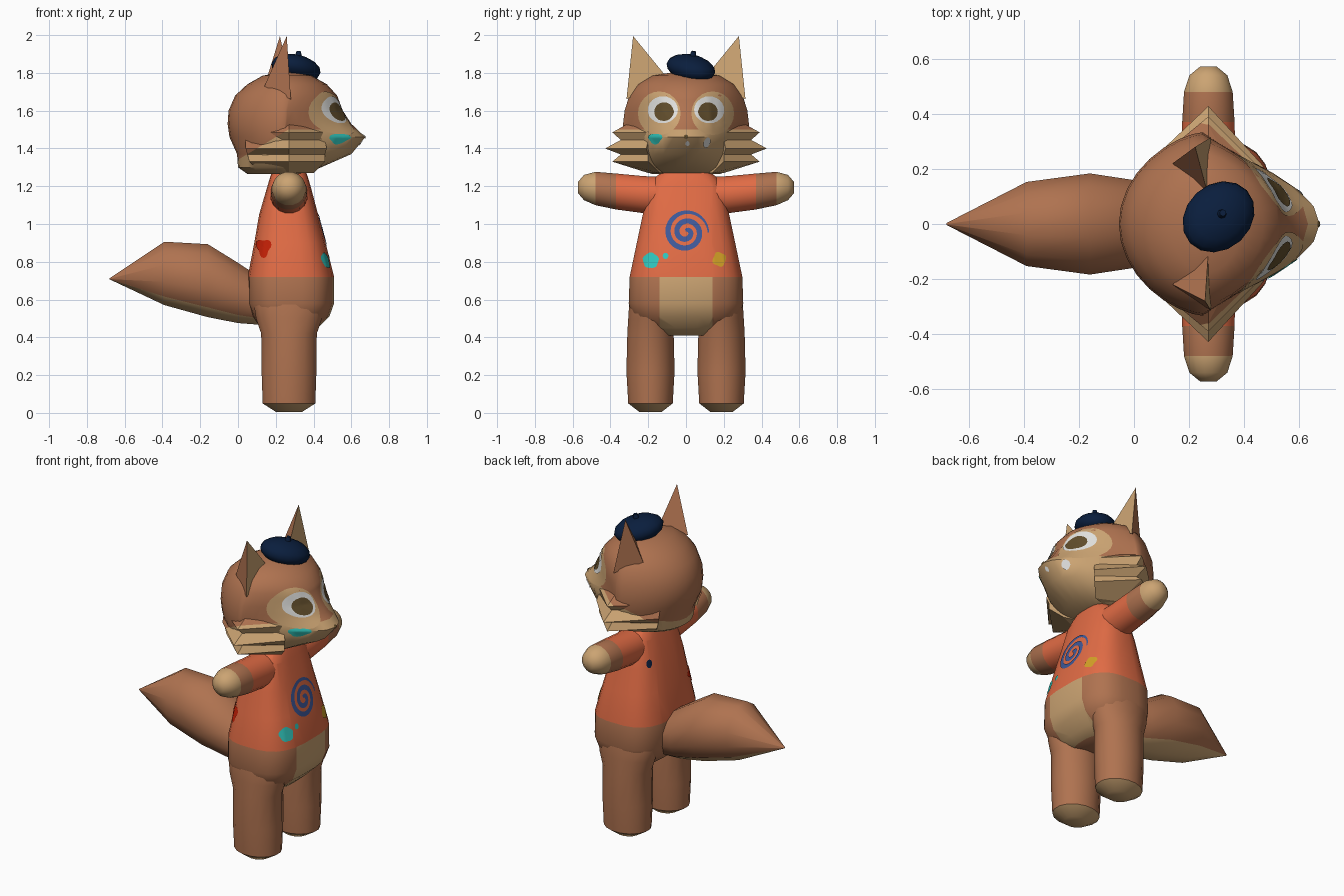
import bpy, bmesh
from math import sin, cos, pi, radians, copysign
from mathutils import Vector, Matrix
from mathutils.bvhtree import BVHTree

cube = bpy.data.objects.get("Cube")
if cube:
    bpy.data.objects.remove(cube)


def material(name, r, g, b):
    m = bpy.data.materials.new(name)
    m.use_nodes = True
    m.diffuse_color = (r, g, b, 1)
    m.node_tree.nodes["Principled BSDF"].inputs["Base Color"].default_value = (r, g, b, 1)
    return m


BROWN = material("brown fur", .43, .17, .08)
CREAM = material("cream fur", .6, .37, .17)
ORANGE = material("orange shirt", .76, .15, .06)
NAVY = material("navy felt", .003, .013, .047)
BLUE = material("blue paint", .05, .1, .32)
CYAN = material("cyan paint", .03, .56, .5)
YELLOW = material("yellow paint", .66, .36, .02)
RED = material("red paint", .58, .015, .002)
WHITE = material("white", .75, .75, .73)
IRIS = material("dark iris", .12, .075, .025)


def finish(name, bm, mats, rule=None, smooth=True, angle=45):
    """Colour faces by rule(centre, normal) and turn the bmesh into an object."""
    bm.normal_update()
    for f in bm.faces:
        f.smooth = smooth
        if rule:
            f.material_index = rule(f.calc_center_median(), f.normal)
    me = bpy.data.meshes.new(name)
    bm.to_mesh(me)
    bm.free()
    for m in mats:
        me.materials.append(m)
    if smooth:
        me.set_sharp_from_angle(angle=radians(angle))
    ob = bpy.data.objects.new(name, me)
    bpy.context.collection.objects.link(ob)
    return ob


def loft(rings):
    """Skin a list of closed rings and cap both ends."""
    bm = bmesh.new()
    rows = [[bm.verts.new(p) for p in r] for r in rings]
    n = len(rows[0])
    for a, b in zip(rows, rows[1:]):
        for i in range(n):
            j = (i + 1) % n
            bm.faces.new((a[i], a[j], b[j], b[i]))
    bm.faces.new(rows[0])
    bm.faces.new(rows[-1])
    bmesh.ops.recalc_face_normals(bm, faces=bm.faces)
    return bm


def ellipse(c, u, v, n, power=1):
    """Closed ring; a power below 1 makes it boxier."""
    c, u, v = Vector(c), Vector(u), Vector(v)
    ring = []
    for i in range(n):
        a = 2 * pi * (i + .5) / n
        p, q = (copysign(abs(w) ** power, w) for w in (cos(a), sin(a)))
        ring.append(c + u * p + v * q)
    return ring


def cut(bm, co, no):
    bmesh.ops.bisect_plane(bm, geom=bm.verts[:] + bm.edges[:] + bm.faces[:],
                           plane_co=co, plane_no=no)


def tree(ob):
    me = ob.data
    return BVHTree.FromPolygons([v.co for v in me.vertices],
                                [p.vertices[:] for p in me.polygons])


def decal(name, bvh, rows, mat, d=(1, 0, 0), lift=.004, closed=True):
    """Lay a grid of 2D points onto a surface, seen from direction d."""
    d = Vector(d).normalized()
    h = Vector((0, 0, 1)).cross(d)
    bm = bmesh.new()
    grid = []
    for row in rows:
        line = []
        for u, v in row:
            start = h * u + Vector((0, 0, v)) + d * 3
            hit, nor, _, _ = bvh.ray_cast(start, -d)
            if hit is None:
                hit, nor, _, _ = bvh.find_nearest(start - d * 2.7)
            line.append(bm.verts.new(hit + nor * lift))
        grid.append(line)
    n = len(grid[0])
    for a, b in zip(grid, grid[1:]):
        for i in range(n if closed else n - 1):
            j = (i + 1) % n
            bm.faces.new((a[i], b[i], b[j], a[j]))
    bmesh.ops.remove_doubles(bm, verts=bm.verts, dist=.0002)
    return finish(name, bm, [mat])


def blob(u, v, ru, rv, lobes=0, depth=0):
    """Concentric rings of a round or lobed spot."""
    n = 24
    rows = []
    for k in (0, .2, .4, .6, .8, 1):
        row = []
        for i in range(n):
            a = 2 * pi * i / n
            r = k * (1 + depth * sin(lobes * a))
            row.append((u + ru * r * cos(a), v + rv * r * sin(a)))
        rows.append(row)
    return rows


# Torso: boxy shirt above the hem, fur and a cream belly below it
torso_rows = [(.41, .28, .10, .12), (.45, .275, .15, .22), (.51, .28, .205, .285),
              (.58, .28, .23, .305), (.72, .28, .23, .3), (.9, .275, .19, .262),
              (1.05, .268, .157, .23), (1.2, .27, .115, .2), (1.25, .27, .1, .16),
              (1.29, .27, .085, .11)]
bm = loft([ellipse((x, 0, z), (rx, 0, 0), (0, ry, 0), 24, .68) for z, x, rx, ry in torso_rows])
for s in (1, -1):
    cut(bm, (0, s * .14, 0), (0, 1, 0))


def torso_colour(c, n):
    if c.z > .72:
        return 1
    return 2 if abs(c.y) < .14 and c.x > .3 and c.z > .41 else 0


torso_tree = tree(finish("torso", bm, [BROWN, ORANGE, CREAM], torso_colour))

# Arms with sleeves and cream paws, legs with cream soles
for s, side in ((1, "left"), (-1, "right")):
    arm_rows = [(.05, 1.15, .1, .1), (.22, 1.155, .1, .1), (.37, 1.172, .097, .097),
                (.48, 1.188, .09, .09), (.54, 1.193, .07, .068), (.572, 1.193, .03, .03)]
    bm = loft([ellipse((.27, s * y, z), (rx, 0, 0), (0, 0, rz), 16) for y, z, rx, rz in arm_rows])
    finish(side + "_arm", bm, [ORANGE, BROWN, CREAM],
           lambda c, n: 0 if abs(c.y) < .37 else 1 if abs(c.y) < .48 else 2)
    leg_rows = [(.005, .06, .07), (.05, .12, .142), (.22, .13, .148), (.42, .125, .15),
                (.5, .12, .178), (.58, .115, .19), (.7, .09, .17)]
    bm = loft([ellipse((.27, s * .188, z), (rx, 0, 0), (0, ry, 0), 16) for z, ry, rx in leg_rows])
    finish(side + "_leg", bm, [BROWN, CREAM], lambda c, n: int(c.z < .05))

# Tail with a cream underside
tail_rows = [(.15, .70, .46, .13), (0, .80, .47, .165), (-.16, .90, .50, .19),
             (-.39, .912, .565, .158), (-.68, .713, .707, .004)]
bm = loft([ellipse((x, 0, (t + b) / 2), (0, w, 0), (0, 0, (t - b) / 2), 12)
           for x, t, b, w in tail_rows])
finish("tail", bm, [BROWN, CREAM], lambda c, n: int(n.z < -.55))

# Head: slightly peaked behind, drawn out to a pointed muzzle in front
head_rows = [(1.265, .05, .35, .18, 1), (1.3, .0, .44, .27, 1.5), (1.37, -.005, .6, .31, 2.2),
             (1.46, -.045, .674, .33, 2.7), (1.53, -.055, .6, .333, 2.4),
             (1.6, -.05, .555, .325, 2), (1.68, -.015, .525, .3, 1.5), (1.74, .05, .47, .255, 1.2),
             (1.785, .13, .39, .18, 1), (1.805, .23, .31, .06, 1)]


def head_ring(z, back, front, w, power, n=32):
    ring = []
    for i in range(n):
        a = 2 * pi * i / n
        c = cos(a)
        reach = (front - .25) * c ** power if c > 0 else (back - .25) * abs(c) ** 1.3
        ring.append((.25 + reach, w * sin(a), z))
    return ring


def fur_cut(bm):
    cut(bm, (0, 0, 1.34), (-.6, 0, 1))
    cut(bm, (0, 0, 1.5), (0, 0, 1))


def fur_colour(c, n):
    return int(c.z < min(1.5, 1.34 + .6 * c.x))


bm = loft([head_ring(*r) for r in head_rows])
fur_cut(bm)
head_tree = tree(finish("head", bm, [BROWN, CREAM], fur_colour))

# Each ruff row: height, outward reach, front and back ends and their spread
ruff_rows = [(1.27, .2, .4, .12, .14), (1.33, .39, .46, .06, .2), (1.368, .345, .46, .05, .2),
             (1.4, .428, .47, .04, .21), (1.445, .345, .46, .04, .2), (1.485, .39, .46, .04, .2),
             (1.53, .31, .4, .06, .2)]
for s, side in ((1, "left"), (-1, "right")):
    # Cheek ruff of three tufts
    bm = loft([[(front, s * y, z), (.27, s * reach, z), (back, s * y, z), (.27, s * .1, z)]
               for z, reach, front, back, y in ruff_rows])
    fur_cut(bm)
    finish(side + "_cheek_ruff", bm, [BROWN, CREAM], fur_colour, smooth=False)
    # Ear, cream on its front face
    bm = bmesh.new()
    outer, inner, back, tip = [bm.verts.new(p) for p in (
        (.28, s * .315, 1.66), (.27, s * .1, 1.775), (.14, s * .22, 1.73),
        (.24 - s * .018, s * .28, 1.995))]
    for tri in ((outer, inner, tip), (inner, back, tip), (back, outer, tip), (outer, back, inner)):
        bm.faces.new(tri)
    bmesh.ops.recalc_face_normals(bm, faces=bm.faces)
    finish(side + "_ear", bm, [BROWN, CREAM], lambda c, n: int(n.x > .5), smooth=False)
    # Eye patch, eye white and iris
    decal(side + "_eye_patch", head_tree, blob(s * .14, 1.585, .112, .115), CREAM, lift=.003)
    decal(side + "_eye_white", head_tree, blob(s * .12, 1.603, .078, .072), WHITE, lift=.006)
    decal(side + "_iris", head_tree, blob(s * .112, 1.592, .05, .05), IRIS, lift=.009)

# Face paint and nose
decal("cyan_cheek_spot", head_tree, blob(-.16, 1.452, .035, .026, 3, .15), CYAN)
decal("white_cheek_spot", head_tree, blob(.108, 1.432, .018, .026, 2, .2), WHITE)
decal("white_lip_spot", head_tree, blob(.008, 1.428, .01, .013), WHITE)
decal("nose", head_tree, blob(0, 1.462, .01, .008), IRIS)

# Shirt paint
decal("cyan_splat", torso_tree, blob(-.185, .806, .041, .041, 5, .06), CYAN)
decal("cyan_drop", torso_tree, blob(-.108, .83, .015, .016), CYAN)
decal("yellow_splat", torso_tree, blob(.175, .812, .034, .038, 4, .1), YELLOW)
decal("red_splat", torso_tree, blob(.138, .875, .036, .046, 3, .22), RED, d=(0, -1, 0))
decal("navy_dot", torso_tree, blob(-.215, 1.075, .017, .023), NAVY, d=(-1, 1, 0))
swirl = []
for i in range(91):
    t = i / 90
    a, r = 4.6 * pi * t, .108 * (1 - t) + .01
    half = .004 + .01 * min(1, t * 5, (1 - t) * 6 + .4)
    swirl.append([((r + k * half) * cos(a), .955 + (r + k * half) * sin(a)) for k in (1, 0, -1)])
decal("shirt_swirl", torso_tree, swirl, BLUE, closed=False)

# Tilted beret with its stem
tilt = Matrix.Translation((.307, .026, 1.825)) @ Matrix.Rotation(radians(10), 4, 'Y') \
    @ Matrix.Rotation(radians(-9), 4, 'X') @ Matrix.Rotation(radians(42), 4, 'Z')
bm = bmesh.new()
bmesh.ops.create_uvsphere(bm, u_segments=16, v_segments=8, radius=1)
bm.transform(tilt @ Matrix.Diagonal((.145, .118, .07, 1)))
finish("beret", bm, [NAVY])
bm = bmesh.new()
bmesh.ops.create_cone(bm, cap_ends=True, segments=8, radius1=.02, radius2=.012, depth=.04)
bm.transform(tilt @ Matrix.Translation((0, 0, .072)))
finish("beret_stem", bm, [NAVY])
